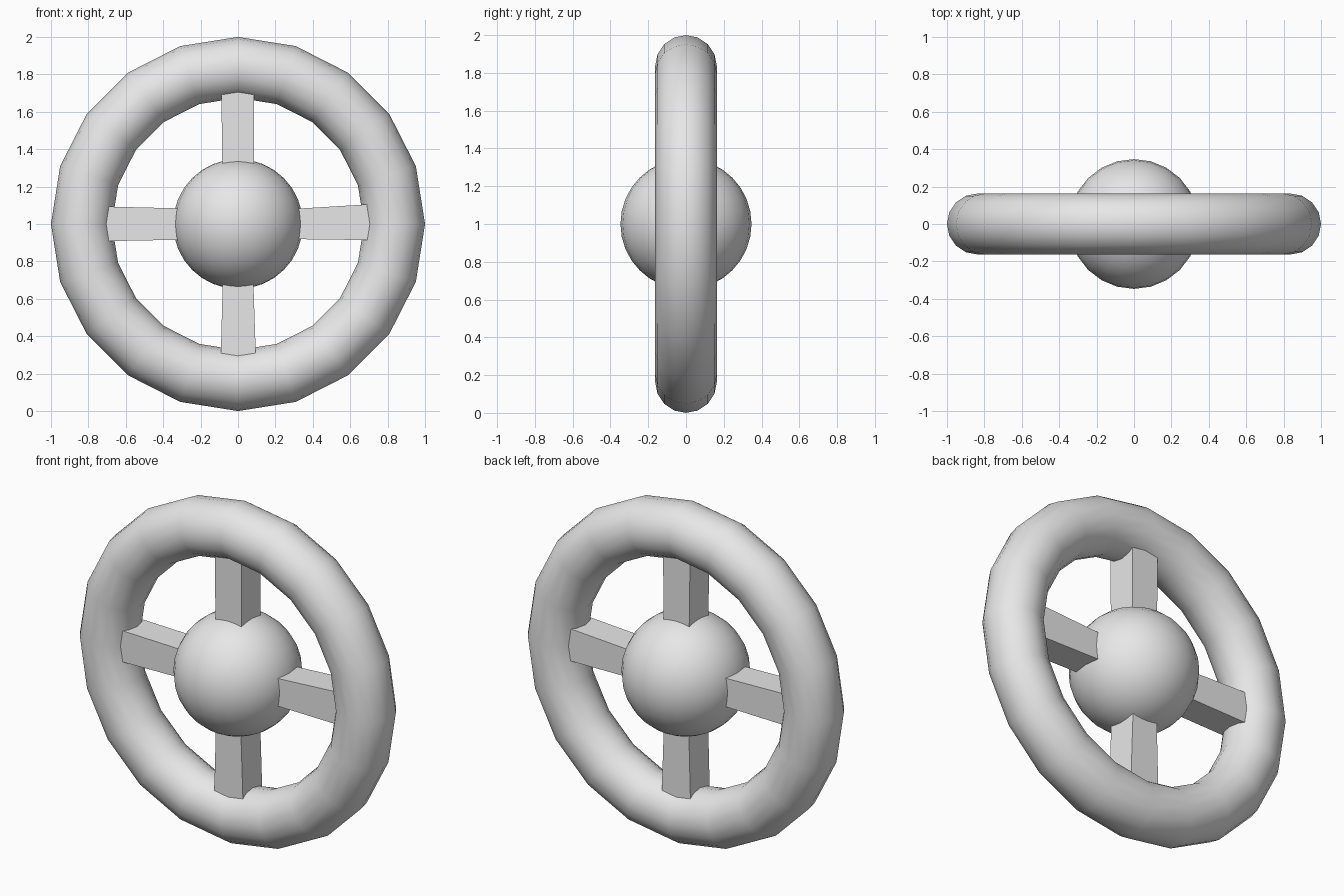
import bpy, bmesh, math
from mathutils import Vector

cube = bpy.data.objects.get("Cube")
if cube:
    bpy.data.objects.remove(cube, do_unlink=True)

grey = bpy.data.materials.new("plain_grey")
grey.use_nodes = True
grey.diffuse_color = (0.8, 0.8, 0.8, 1)
grey.node_tree.nodes["Principled BSDF"].inputs["Base Color"].default_value = (0.8, 0.8, 0.8, 1)

CENTRE = Vector((0, 0, 1))
RIM_MINOR = 0.163
RIM_MAJOR = 1 - RIM_MINOR


def finish_round(name):
    obj = bpy.context.object
    obj.name = name
    obj.data.materials.append(grey)
    bpy.ops.object.shade_smooth_by_angle(angle=math.radians(40))


# Rim: twenty straight segments with a smooth round section
bpy.ops.mesh.primitive_torus_add(
    major_segments=20, minor_segments=16, major_radius=RIM_MAJOR,
    minor_radius=RIM_MINOR, location=CENTRE, rotation=(math.pi / 2, 0, 0))
finish_round("rim")

# Hub ball
bpy.ops.mesh.primitive_uv_sphere_add(segments=24, ring_count=16, radius=0.347, location=CENTRE)
finish_round("hub")


# Spokes: flat-sided bars, slightly flared, running from hub into rim
def spoke(name, along, side, inner, outer):
    along, side = Vector(along), Vector(side)
    bm = bmesh.new()
    loops = []
    for radius, (low, high) in ((0.25, inner), (0.78, outer)):
        loops.append([bm.verts.new(CENTRE + along * radius + side * s + Vector((0, y, 0)))
                      for s, y in ((low, -0.09), (high, -0.09), (high, 0.09), (low, 0.09))])
    for i in range(4):
        j = (i + 1) % 4
        bm.faces.new((loops[0][i], loops[0][j], loops[1][j], loops[1][i]))
    for loop in loops:
        bm.faces.new(loop)
    bmesh.ops.recalc_face_normals(bm, faces=bm.faces)
    mesh = bpy.data.meshes.new(name)
    bm.to_mesh(mesh)
    bm.free()
    mesh.materials.append(grey)
    bpy.context.collection.objects.link(bpy.data.objects.new(name, mesh))


X, Z = Vector((1, 0, 0)), Vector((0, 0, 1))
spoke("top_spoke", Z, X, (-0.083, 0.085), (-0.09, 0.086))
spoke("bottom_spoke", -Z, X, (-0.08, 0.08), (-0.094, 0.098))
spoke("left_spoke", X, Z, (-0.08, 0.078), (-0.087, 0.11))
spoke("right_spoke", -X, Z, (-0.083, 0.082), (-0.093, 0.095))
